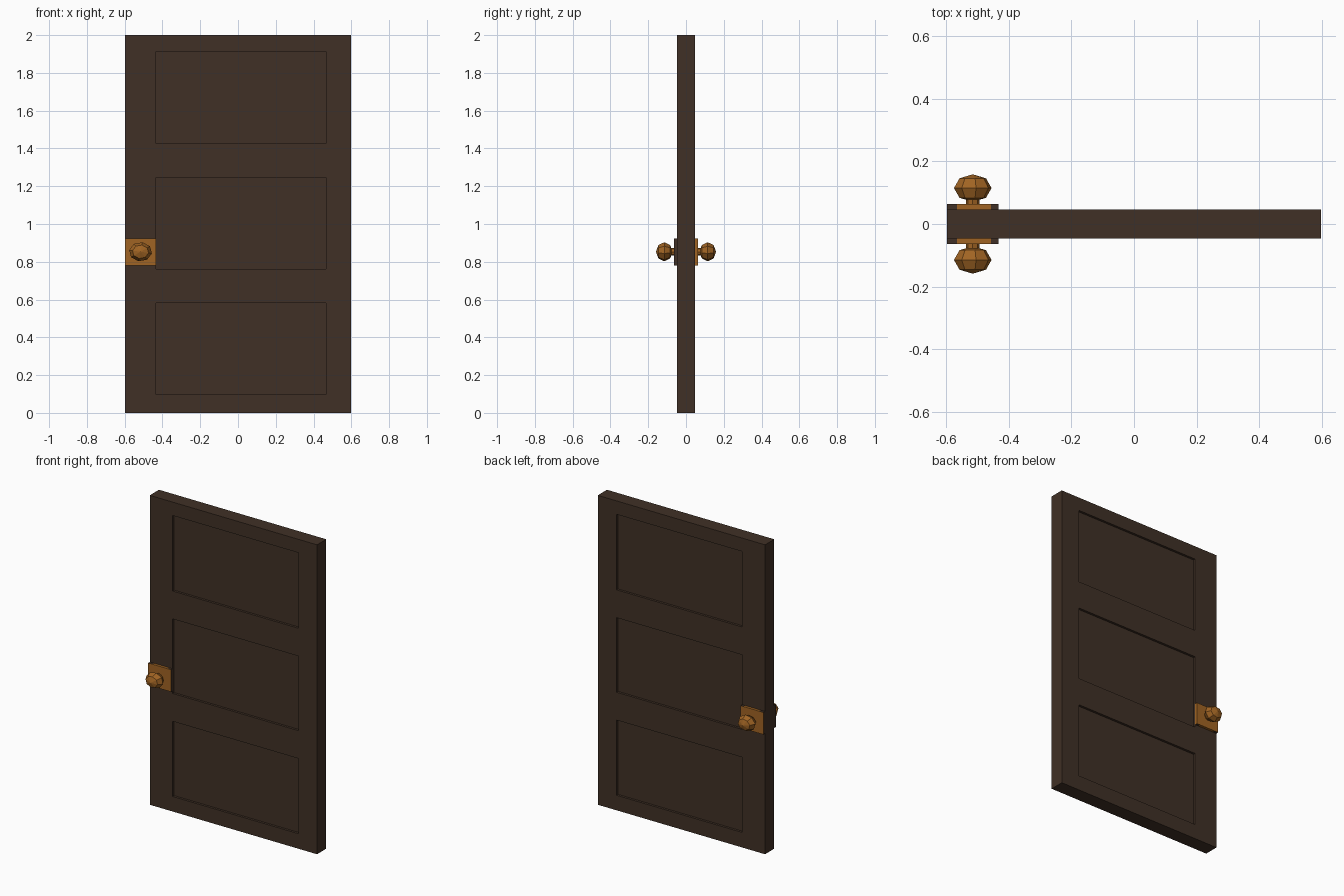
import bpy, bmesh, math
from mathutils import Matrix, Vector

if "Cube" in bpy.data.objects:
    bpy.data.objects.remove(bpy.data.objects["Cube"])


def material(name, rgb):
    m = bpy.data.materials.new(name)
    m.diffuse_color = (*rgb, 1)
    m.use_nodes = True
    m.node_tree.nodes["Principled BSDF"].inputs["Base Color"].default_value = m.diffuse_color
    return m


WOOD = material("dark wood", (0.051, 0.030, 0.019))
BRASS = material("brass", (0.352, 0.127, 0.017))


def box(lo, hi, x_cuts=(), z_cuts=()):
    bm = bmesh.new()
    lo, hi = Vector(lo), Vector(hi)
    bmesh.ops.create_cube(bm, size=1)
    for v in bm.verts:
        v.co = Vector(((lo[i] + hi[i]) / 2 + v.co[i] * (hi[i] - lo[i])) for i in range(3))
    for axis, cuts in ((0, x_cuts), (2, z_cuts)):
        n = Vector((axis == 0, 0, axis == 2))
        for c in cuts:
            bmesh.ops.bisect_plane(bm, geom=bm.verts[:] + bm.edges[:] + bm.faces[:],
                                   plane_co=n * c, plane_no=n)
    bm.normal_update()
    return bm


def finish(bm, name, mats):
    bmesh.ops.recalc_face_normals(bm, faces=bm.faces[:])
    me = bpy.data.meshes.new(name)
    bm.to_mesh(me)
    bm.free()
    for m in mats:
        me.materials.append(m)
    ob = bpy.data.objects.new(name, me)
    bpy.context.collection.objects.link(ob)
    return ob


# Door slab with three recessed panels on each face
T = 0.047
panels = [(0.097, 0.583), (0.763, 1.245), (1.425, 1.913)]
px = (-0.434, 0.465)
bm = box((-0.598, -T, 0), (0.598, T, 2), px, [z for p in panels for z in p])
recess = []
for f in bm.faces:
    c = f.calc_center_median()
    if abs(f.normal.y) > 0.9 and px[0] < c.x < px[1] and any(a < c.z < b for a, b in panels):
        recess.append(f)
bmesh.ops.inset_individual(bm, faces=recess, thickness=0, depth=-0.015)
finish(bm, "door_slab", [WOOD])

# Latch plate, stem and knob on both sides
KX, KZ = -0.516, 0.853
for side, label in ((-1, "front"), (1, "back")):
    ys = sorted((side * (T - 0.002), side * 0.064))
    bm = box((-0.598, ys[0], 0.78), (-0.434, ys[1], 0.923), x_cuts=(-0.567, -0.457))
    for f in bm.faces:
        middle = abs(f.normal.z) > 0.9 and -0.567 < f.calc_center_median().x < -0.457
        back_edge = side > 0 and f.normal.x > 0.9
        f.material_index = 1 if abs(f.normal.y) > 0.9 or middle or back_edge else 0
    finish(bm, label + "_latch_plate", [WOOD, BRASS])

    turn = Matrix.Rotation(math.pi / 2, 4, 'X')
    bm = bmesh.new()
    bmesh.ops.create_cone(bm, cap_ends=True, segments=8, radius1=0.021, radius2=0.021,
                          depth=0.03,
                          matrix=Matrix.Translation((KX, side * 0.075, KZ)) @ turn)
    finish(bm, label + "_knob_stem", [BRASS])

    bm = bmesh.new()
    shape = (Matrix.Translation((KX, side * 0.115, KZ))
             @ Matrix.Diagonal((0.061, 0.044, 0.051, 1))
             @ Matrix.Rotation(math.radians(10), 4, 'Y') @ turn)
    bmesh.ops.create_uvsphere(bm, u_segments=8, v_segments=4, radius=1, matrix=shape)
    finish(bm, label + "_knob", [BRASS])
